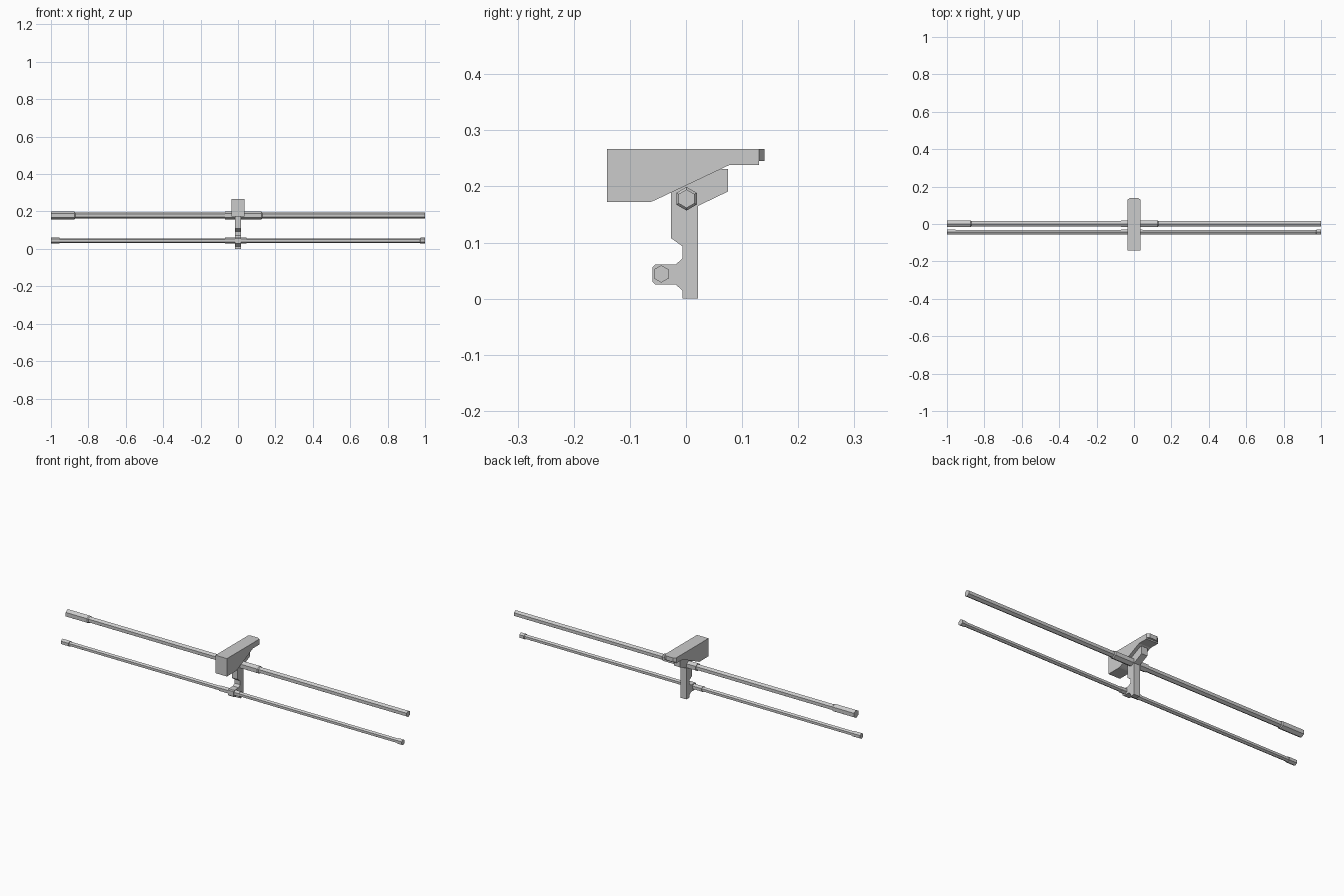
import bpy, bmesh, math

if "Cube" in bpy.data.objects:
    bpy.data.objects.remove(bpy.data.objects["Cube"])


def extrude_profile(name, pts, half_width):
    """Extrude a (y, z) profile symmetrically along x."""
    bm = bmesh.new()
    face = bm.faces.new([bm.verts.new((-half_width, y, z)) for y, z in pts])
    ext = bmesh.ops.extrude_face_region(bm, geom=[face])
    for v in ext["geom"]:
        if isinstance(v, bmesh.types.BMVert):
            v.co.x = half_width
    return finish(name, bm)


def finish(name, bm):
    bmesh.ops.recalc_face_normals(bm, faces=bm.faces)
    me = bpy.data.meshes.new(name)
    bm.to_mesh(me)
    bm.free()
    ob = bpy.data.objects.new(name, me)
    bpy.context.collection.objects.link(ob)
    return ob


def hex_bar(name, cy, cz, sections):
    """Stepped six-sided rod along x; sections are (x, radius) rings."""
    bm = bmesh.new()
    rings = []
    for x, r in sections:
        rings.append([bm.verts.new((x, cy + r * math.sin(i * math.pi / 3),
                                    cz + r * math.cos(i * math.pi / 3)))
                      for i in range(6)])
    for a, b in zip(rings, rings[1:]):
        for i in range(6):
            j = (i + 1) % 6
            bm.faces.new((a[i], a[j], b[j], b[i]))
    bm.faces.new(rings[0])
    bm.faces.new(rings[-1])
    return finish(name, bm)


# Wedge-shaped head block
extrude_profile("head_block", [
    (-0.141, 0.267), (0.13, 0.267), (0.13, 0.238), (0.077, 0.238),
    (-0.056, 0.175), (-0.064, 0.172), (-0.141, 0.172)], 0.034)

# Tapered nose at the back of the block
nose = extrude_profile("block_nose", [
    (0.13, 0.267), (0.14, 0.267), (0.14, 0.245), (0.13, 0.245)], 0.034)
for v in nose.data.vertices:
    if v.co.y > 0.135:
        v.co.x *= 0.6

# Upright arm with lower clamp and angled upper brace
extrude_profile("support_arm", [
    (-0.006, 0.0), (0.021, 0.0), (0.021, 0.165), (0.075, 0.191),
    (0.075, 0.231), (0.062, 0.231), (-0.027, 0.189), (-0.027, 0.108),
    (-0.006, 0.093), (-0.006, 0.072), (-0.018, 0.061), (-0.055, 0.061),
    (-0.06, 0.056), (-0.06, 0.030), (-0.055, 0.025), (-0.018, 0.025),
    (-0.006, 0.014)], 0.017)

# Upper rod with end and centre sleeves
R, r = 0.021, 0.0165
hex_bar("upper_rod", 0.001, 0.178, [
    (-1, R), (-0.875, R), (-0.87, r), (-0.07, r), (-0.07, R),
    (0.125, R), (0.13, r), (1, r)])

# Lower rod with end and centre sleeves
R, r = 0.0155, 0.0125
hex_bar("lower_rod", -0.044, 0.044, [
    (-1, R), (-0.955, R), (-0.955, r), (-0.07, r), (-0.07, R),
    (0.045, R), (0.045, r), (0.973, r), (0.975, R), (1, R)])
